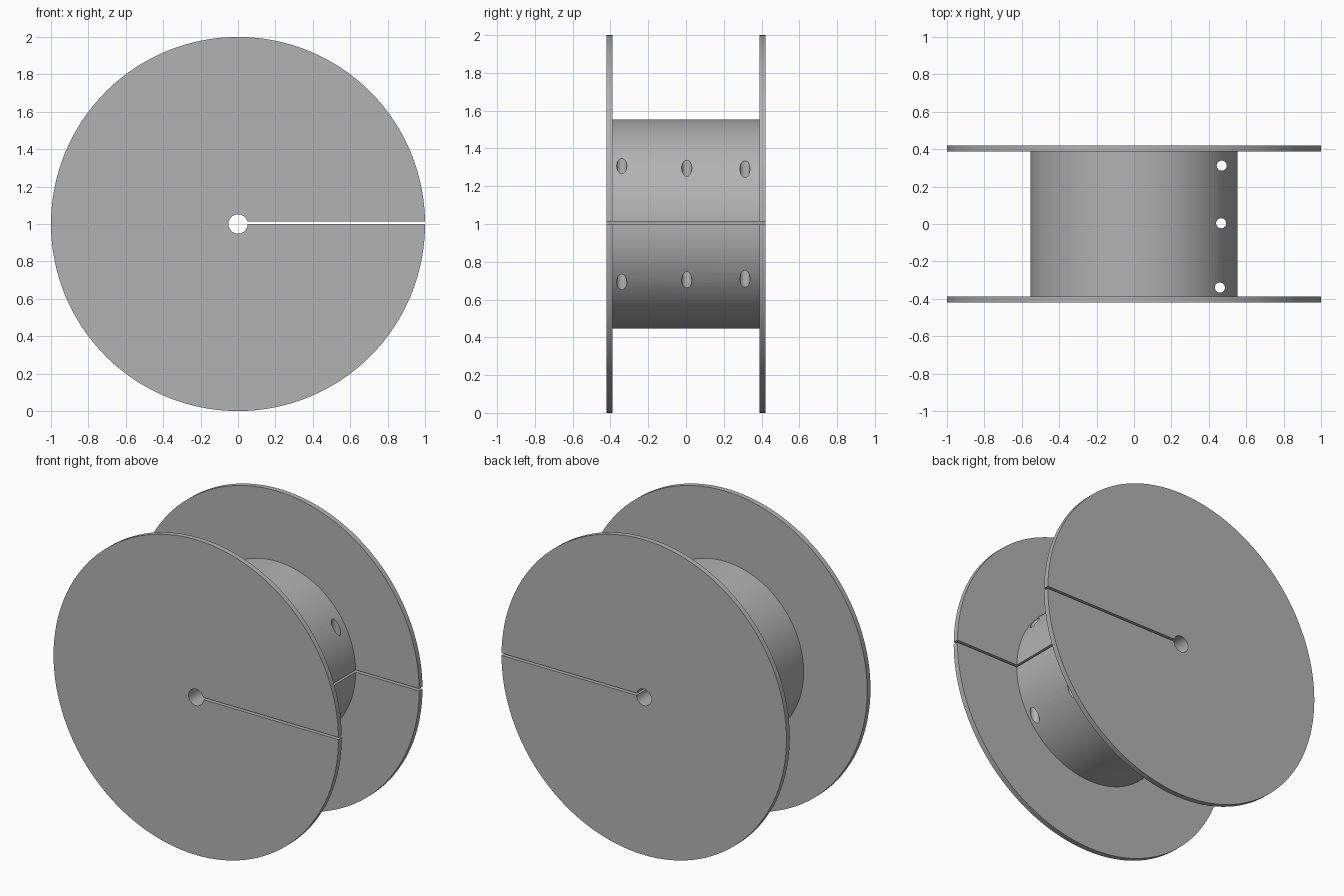
import bpy, bmesh, math
from mathutils import Matrix, Vector

cube = bpy.data.objects.get("Cube")
if cube:
    bpy.data.objects.remove(cube, do_unlink=True)

FLANGE_R, DRUM_R, BORE_R = 1.0, 0.554, 0.052
OUTER_Y, INNER_Y = 0.421, 0.388
SEGMENTS = 128
AXLE = Vector((0, 0, 1))

grey = bpy.data.materials.new("plain_grey")
grey.use_nodes = True
colour = (0.45, 0.45, 0.45, 1)
grey.diffuse_color = colour
grey.node_tree.nodes["Principled BSDF"].inputs["Base Color"].default_value = colour


def add_object(name, bm):
    bmesh.ops.recalc_face_normals(bm, faces=bm.faces)
    mesh = bpy.data.meshes.new(name)
    bm.to_mesh(mesh)
    bm.free()
    mesh.materials.append(grey)
    obj = bpy.data.objects.new(name, mesh)
    bpy.context.collection.objects.link(obj)
    return obj


# Spool body: flanges, drum and axle bore turned from one profile
bm = bmesh.new()
half = [(BORE_R, OUTER_Y), (FLANGE_R, OUTER_Y), (FLANGE_R, INNER_Y), (DRUM_R, INNER_Y)]
profile = half + [(r, -y) for r, y in reversed(half)]
verts = [bm.verts.new((r, y, 1)) for r, y in profile]
edges = [bm.edges.new((a, b)) for a, b in zip(verts, verts[1:] + verts[:1])]
bmesh.ops.spin(bm, geom=verts + edges, cent=AXLE, axis=(0, 1, 0),
               angle=math.tau, steps=SEGMENTS, use_merge=True)
bmesh.ops.remove_doubles(bm, verts=bm.verts, dist=1e-5)
spool = add_object("spool", bm)

# Slot from the bore out through the left rim
bm = bmesh.new()
bmesh.ops.create_cube(bm, size=1, matrix=Matrix.Translation((0.57, 0, 1.006))
                      @ Matrix.Diagonal((1.1, 1.0, 0.014, 1)))
cutters = [add_object("slot_cutter", bm)]

# Upright tie holes through the drum
for x, y in [(0.459, -0.34), (0.466, 0.004), (0.469, 0.312)]:
    bm = bmesh.new()
    bmesh.ops.create_cone(bm, cap_ends=True, segments=32, radius1=0.027, radius2=0.027,
                          depth=1.0, matrix=Matrix.Translation((x, y, 1)))
    cutters.append(add_object("tie_hole_cutter", bm))

# Cut the slot and holes, then shade the curved faces smooth
bpy.ops.object.select_all(action='DESELECT')
bpy.context.view_layer.objects.active = spool
spool.select_set(True)
for cutter in cutters:
    cut = spool.modifiers.new(cutter.name, 'BOOLEAN')
    cut.operation, cut.solver, cut.object = 'DIFFERENCE', 'EXACT', cutter
    bpy.ops.object.modifier_apply(modifier=cut.name)
    bpy.data.objects.remove(cutter, do_unlink=True)
bpy.ops.object.shade_smooth_by_angle(angle=math.radians(30))
